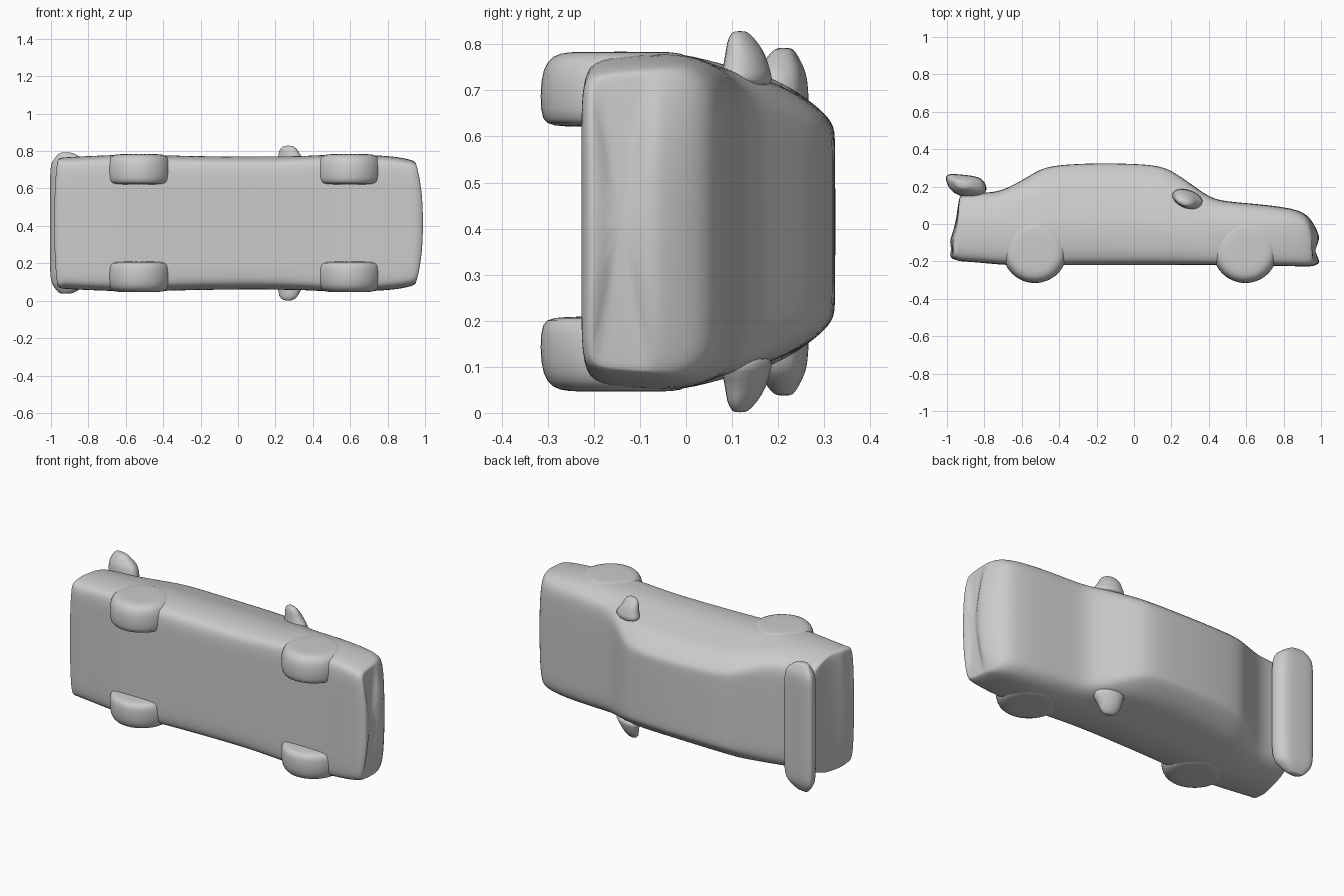
import bpy, bmesh, math
from mathutils import Vector

cube = bpy.data.objects.get("Cube")
if cube:
    bpy.data.objects.remove(cube, do_unlink=True)

MID = 0.415  # the car lies on its side: length on x, roof toward +y, width on z

grey = bpy.data.materials.new("plain grey")
grey.use_nodes = True
grey.diffuse_color = (0.6, 0.6, 0.6, 1)
grey.node_tree.nodes["Principled BSDF"].inputs["Base Color"].default_value = (0.6, 0.6, 0.6, 1)


def loft(name, rings, levels):
    """Skin closed rings of equal length, cap both ends and smooth."""
    bm = bmesh.new()
    loops = [[bm.verts.new(p) for p in ring] for ring in rings]
    n = len(loops[0])
    for a, b in zip(loops, loops[1:]):
        for i in range(n):
            j = (i + 1) % n
            bm.faces.new((a[i], a[j], b[j], b[i]))
    bm.faces.new(loops[0][::-1])
    bm.faces.new(loops[-1])
    bmesh.ops.recalc_face_normals(bm, faces=bm.faces)
    mesh = bpy.data.meshes.new(name)
    bm.to_mesh(mesh)
    bm.free()
    mesh.materials.append(grey)
    for f in mesh.polygons:
        f.use_smooth = True
    obj = bpy.data.objects.new(name, mesh)
    bpy.context.collection.objects.link(obj)
    if levels:
        mod = obj.modifiers.new("smooth", "SUBSURF")
        mod.levels = mod.render_levels = levels
    return obj


def interp(table, v):
    if v <= table[0][0]:
        return table[0][1]
    for (a, p), (b, q) in zip(table, table[1:]):
        if v <= b:
            return p + (q - p) * (v - a) / (b - a)
    return table[-1][1]


# Body: stations of (x, underside y, top y, half width, corner sweep)
STATIONS = [
    (-0.988, -0.165, -0.10, 0.33, -0.015), (-0.975, -0.185, -0.06, 0.345, -0.015),
    (-0.95, -0.193, 0.02, 0.35, -0.01), (-0.938, -0.197, 0.14, 0.352, 0),
    (-0.92, -0.20, 0.165, 0.353, 0), (-0.84, -0.205, 0.168, 0.358, 0),
    (-0.74, -0.215, 0.168, 0.362, 0), (-0.66, -0.22, 0.20, 0.366, 0),
    (-0.57, -0.22, 0.25, 0.368, 0), (-0.50, -0.22, 0.295, 0.368, 0),
    (-0.41, -0.22, 0.316, 0.365, 0), (-0.20, -0.22, 0.326, 0.36, 0),
    (0.0, -0.22, 0.322, 0.358, 0), (0.14, -0.22, 0.312, 0.358, 0),
    (0.22, -0.22, 0.275, 0.358, 0), (0.33, -0.22, 0.195, 0.36, 0),
    (0.42, -0.22, 0.132, 0.363, 0), (0.52, -0.22, 0.118, 0.366, 0),
    (0.68, -0.222, 0.105, 0.366, 0), (0.82, -0.225, 0.088, 0.358, 0),
    (0.91, -0.227, 0.064, 0.345, 0.01), (0.955, -0.227, 0.015, 0.335, 0.02),
    (0.985, -0.215, -0.045, 0.325, 0.035), (0.998, -0.20, -0.085, 0.315, 0.045),
]
# how far the sides lean in at each height
LEAN = [(-0.23, -0.012), (-0.1, 0), (0.0, 0), (0.08, -0.028), (0.2, -0.055), (0.31, -0.10)]


def body_ring(x, yb, yt, w, sweep):
    h = yt - yb
    half = [(0, yb), (0.5 * w, yb), (w - 0.05, yb), (w - 0.018, yb + 0.06 * h)]
    for f in (0.2, 0.42, 0.62, 0.80):
        y = yb + f * h
        half.append((w + interp(LEAN, y), y))
    top = w + interp(LEAN, yt)
    half += [(top - 0.006, yt - 0.08 * h), (top - 0.045, yt - 0.005 * h),
             (0.5 * w, yt), (0, yt)]
    ring = half + [(-z, y) for z, y in half[-2:0:-1]]
    return [(x - sweep * abs(z / w) ** 3, y, MID + z) for z, y in ring]


loft("car_body", [body_ring(*s) for s in STATIONS], 2)


# Wheels: rounded drums half sunk in the body
def wheel(name, cx, side):
    rings = []
    for depth, r in ((0.205, 0.13), (0.212, 0.165), (0.235, 0.176), (0.31, 0.176),
                     (0.35, 0.162), (0.367, 0.135), (0.369, 0.09)):
        rings.append([(cx + r * math.cos(t), -0.142 + r * math.sin(t), MID + side * depth)
                      for t in (2 * math.pi * i / 24 for i in range(24))])
    loft(name, rings, 1)


# Wing mirrors: tapering, flattened stubs
def mirror(name, side):
    rings = []
    for depth, x, y, rx, ry in ((0.29, 0.29, 0.135, 0.10, 0.06), (0.325, 0.285, 0.13, 0.085, 0.052),
                                (0.36, 0.275, 0.13, 0.062, 0.045), (0.39, 0.27, 0.122, 0.055, 0.033),
                                (0.408, 0.268, 0.118, 0.035, 0.02), (0.414, 0.268, 0.117, 0.02, 0.012)):
        rings.append([(x + rx * math.cos(t), y + ry * math.sin(t) - 0.25 * rx * math.cos(t),
                       MID + side * depth)
                      for t in (2 * math.pi * i / 10 for i in range(10))])
    loft(name, rings, 1)


for word, side in (("left", 1), ("right", -1)):
    wheel("rear_wheel_" + word, -0.53, side)
    wheel("front_wheel_" + word, 0.595, side)
    mirror("wing_mirror_" + word, side)

# Rear wing: one blade across the tail with pinched tips
WING = [(-1.005, 0.272), (-0.92, 0.264), (-0.83, 0.255), (-0.795, 0.225), (-0.78, 0.165),
        (-0.85, 0.145), (-0.93, 0.145), (-0.985, 0.18), (-1.008, 0.235)]
centre = Vector((-0.93, 0.215))
rings = []
for z, s in ((-0.378, 0.28), (-0.368, 0.45), (-0.335, 0.8), (-0.30, 1), (-0.15, 1), (0, 1),
             (0.15, 1), (0.30, 1), (0.335, 0.8), (0.368, 0.45), (0.378, 0.28)):
    rings.append([(*(centre + (Vector(p) - centre) * s), MID + z) for p in WING])
loft("rear_wing", rings, 2)
